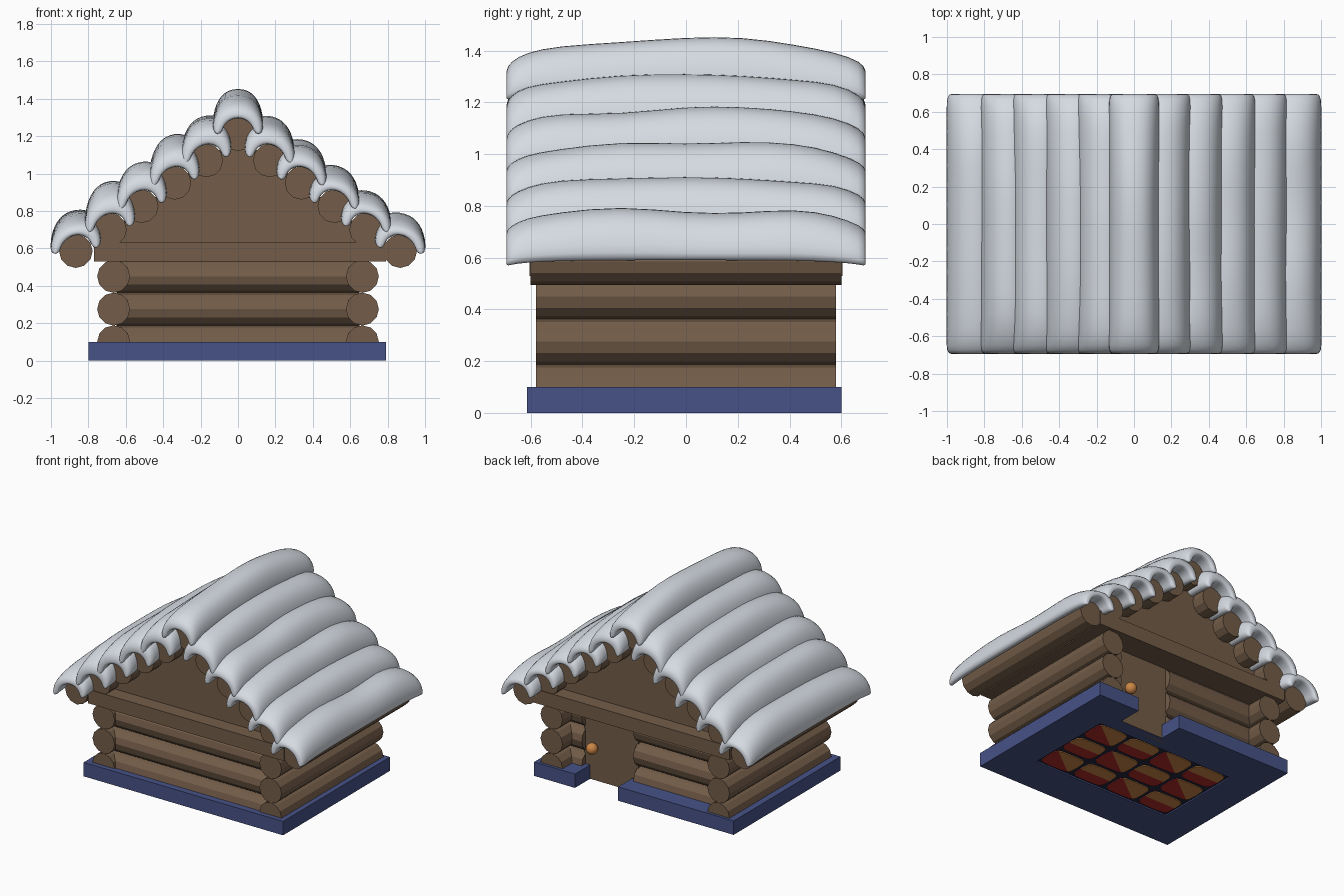
import bpy, bmesh, math, random
from mathutils import Vector

random.seed(4)
cube = bpy.data.objects.get("Cube")
if cube:
    bpy.data.objects.remove(cube, do_unlink=True)


def material(name, rgb):
    m = bpy.data.materials.new(name)
    m.use_nodes = True
    m.diffuse_color = (*rgb, 1)
    bsdf = m.node_tree.nodes["Principled BSDF"]
    bsdf.inputs["Base Color"].default_value = (*rgb, 1)
    bsdf.inputs["Roughness"].default_value = 0.8
    return m


WOOD = material("wood_brown", (0.172, 0.108, 0.066))
NAVY = material("base_blue", (0.061, 0.084, 0.24))
SNOW = material("snow_white", (0.67, 0.71, 0.765))
ORANGE = material("orange", (0.6, 0.24, 0.06))
RED = material("red", (0.45, 0.025, 0.025))
DARK = material("grate_dark", (0.016, 0.018, 0.045))


def finish(name, bm, *mats):
    bmesh.ops.recalc_face_normals(bm, faces=bm.faces)
    mesh = bpy.data.meshes.new(name)
    bm.to_mesh(mesh)
    bm.free()
    ob = bpy.data.objects.new(name, mesh)
    bpy.context.collection.objects.link(ob)
    for m in mats:
        mesh.materials.append(m)
    return ob


def prism(name, outline, axis, start, end, mat):
    """Extrude a flat outline along x or y (across, z) or along z (x, y)."""
    place = {"x": lambda p, t: (t, p[0], p[1]),
             "y": lambda p, t: (p[0], t, p[1]),
             "z": lambda p, t: (p[0], p[1], t)}[axis]
    bm = bmesh.new()
    face = bm.faces.new([bm.verts.new(place(p, start)) for p in outline])
    out = bmesh.ops.extrude_face_region(bm, geom=[face])["geom"]
    step = Vector(place((0, 0), end - start))
    bmesh.ops.translate(bm, verts=[v for v in out if isinstance(v, bmesh.types.BMVert)], vec=step)
    return finish(name, bm, mat)


def log(name, axis, across, z, start, end, radius=0.088):
    ring = [(across + radius * math.cos(i * math.tau / 12),
             z + radius * math.sin(i * math.tau / 12)) for i in range(12)]
    return prism(name, ring, axis, start, end, WOOD)


def box(name, x0, x1, y0, y1, z0, z1, mat):
    return prism(name, [(x0, z0), (x1, z0), (x1, z1), (x0, z1)], "y", y0, y1, mat)


# Base slab with a central opening and a notch at the doorway
xs = [-0.8, -0.55, 0.12, 0.465, 0.55, 0.79]
ys = [-0.615, -0.335, 0.315, 0.425, 0.6]
bm = bmesh.new()
grid = [[bm.verts.new((x, y, 0)) for y in ys] for x in xs]
for i in range(len(xs) - 1):
    for j in range(len(ys) - 1):
        opening = j == 1 and 0 < i < 4
        doorway = j == 3 and i == 2
        if not (opening or doorway):
            bm.faces.new([grid[i][j], grid[i + 1][j], grid[i + 1][j + 1], grid[i][j + 1]])
out = bmesh.ops.extrude_face_region(bm, geom=bm.faces[:])["geom"]
bmesh.ops.translate(bm, verts=[v for v in out if isinstance(v, bmesh.types.BMVert)], vec=(0, 0, 0.1))
bmesh.ops.dissolve_limit(bm, angle_limit=0.01, verts=bm.verts, edges=bm.edges)
finish("base_slab", bm, NAVY)

# Dark floor panel in the opening, with rounded panes in two colours below it
X0, X1, Y0, Y1 = -0.55, 0.55, -0.335, 0.315
box("floor_panel", X0, X1, Y0, Y1, 0.01, 0.03, DARK)
COLS, ROWS, GAP = 4, 3, 0.013
w, d = (X1 - X0) / COLS, (Y1 - Y0) / ROWS
for i in range(COLS):
    for j in range(ROWS):
        cx, cy = X0 + w * (i + 0.5), Y0 + d * (j + 0.5)
        rim = []
        for k in range(16):
            c, s = math.cos(k * math.tau / 16), math.sin(k * math.tau / 16)
            rim.append((cx + (w / 2 - GAP) * math.copysign(abs(c) ** 0.4, c),
                        cy + (d / 2 - GAP) * math.copysign(abs(s) ** 0.4, s)))
        turn = 2 if (i + j) % 2 else 0
        prism("floor_pane_orange", [rim[(k + turn) % 16] for k in range(9)], "z", 0.004, 0.011, ORANGE)
        prism("floor_pane_red", [rim[(k + turn) % 16] for k in range(8, 17)], "z", 0.004, 0.011, RED)

# Log walls, with the set-back rear wall split by the doorway
BACK = 0.385
for z in (0.1, 0.275, 0.45):
    for side in (-1, 1):
        log("side_wall_log", "y", side * 0.665, z, -0.58, 0.58)
    log("front_wall_log", "x", -0.48, z, -0.65, 0.65)
    log("back_wall_log_right", "x", BACK, z, -0.65, 0.09)
    log("back_wall_log_left", "x", BACK, z, 0.5, 0.65)

# Door and knob
box("door", 0.08, 0.51, 0.38, 0.427, 0.0, 0.54, WOOD)
bm = bmesh.new()
bmesh.ops.create_uvsphere(bm, u_segments=16, v_segments=10, radius=0.04)
bmesh.ops.translate(bm, verts=bm.verts, vec=(0.42, 0.47, 0.245))
for f in bm.faces:
    f.smooth = True
finish("door_knob", bm, ORANGE)

# Ceiling slab and gable walls
gable = [(-0.66, 0.6), (0.66, 0.6), (0.66, 0.7), (0.51, 0.82), (0.34, 0.95), (0, 1.2),
         (-0.34, 0.95), (-0.51, 0.82), (-0.66, 0.7)]
box("ceiling_slab", -0.77, 0.79, -0.605, 0.605, 0.53, 0.63, WOOD)
prism("front_gable", gable, "y", -0.5, -0.44, WOOD)
prism("back_gable", gable, "y", 0.44, 0.5, WOOD)


def snow(name, x, z, side, height, lumps):
    """Sweep a thick crescent along y, lower and narrower at both ends."""
    stations = [-0.695, -0.68, -0.62, -0.5, -0.25, 0, 0.22, 0.42, 0.58, 0.68, 0.695]
    rise = [0.5, 0.66, 0.82, 0.96, 1, 1, 1, 0.98, 0.87, 0.66, 0.5]
    bm = bmesh.new()
    rings = []
    for k, y in enumerate(stations):
        at_end = k in (0, len(stations) - 1)
        h = max(height * rise[k] + lumps[k], 0.115)
        half = 0.12 if at_end else 0.139
        tip = -0.03 + 0.05 * rise[k]
        inner = 0.094 if at_end else 0.086
        pts = []
        for i in range(11):
            a = math.pi * i / 10
            c, s = math.cos(a), math.sin(a)
            pts.append((half * math.copysign(abs(c) ** 0.85, c), tip + (h - tip) * s ** 0.85))
        for i in range(8, -1, -1):
            a = math.pi * i / 8
            pts.append((inner * math.cos(a), tip + (inner - tip) * math.sin(a)))
        # Lean the cover outward, down the slope
        rings.append([bm.verts.new((x + u, y, z + v - 0.15 * side * u)) for u, v in pts])
    n = len(rings[0])
    for a, b in zip(rings, rings[1:]):
        for i in range(n):
            bm.faces.new([a[i], a[(i + 1) % n], b[(i + 1) % n], b[i]])
    # Each end cap is a strip of quads between outer and inner arcs
    for r in (rings[0], rings[-1]):
        outer, inner_arc = r[:11], r[11:][::-1]
        bm.faces.new([outer[0], outer[1], inner_arc[0]])
        bm.faces.new([outer[10], outer[9], inner_arc[8]])
        for i in range(8):
            bm.faces.new([outer[i + 1], outer[i + 2], inner_arc[i + 1], inner_arc[i]])
    for f in bm.faces:
        f.smooth = True
    ob = finish(name, bm, SNOW)
    sub = ob.modifiers.new("soften", "SUBSURF")
    sub.levels = sub.render_levels = 1


# Roof logs, each under its own cover of snow
slope = [(0.17, 1.07), (0.34, 0.95), (0.515, 0.825), (0.685, 0.7), (0.867, 0.585)]
log("ridge_log", "y", 0, 1.21, -0.6, 0.6, 0.09)
snow("ridge_snow", 0, 1.21, 0, 0.225, [0, 0, 0, -0.005, 0.0, 0.02, 0.022, -0.005, -0.01, 0, 0])
heights = {"right": (0.25, 0.25, 0.25, 0.25, 0.21), "left": (0.235, 0.22, 0.21, 0.21, 0.205)}
for side, label in ((-1, "right"), (1, "left")):
    for (x, z), height in zip(slope, heights[label]):
        log(f"roof_log_{label}", "y", side * x, z, -0.6, 0.6, 0.09)
        lumps = [random.uniform(-0.02, 0.02) if 2 < k < 8 else 0 for k in range(11)]
        snow(f"roof_snow_{label}", side * x, z, side, height, lumps)
